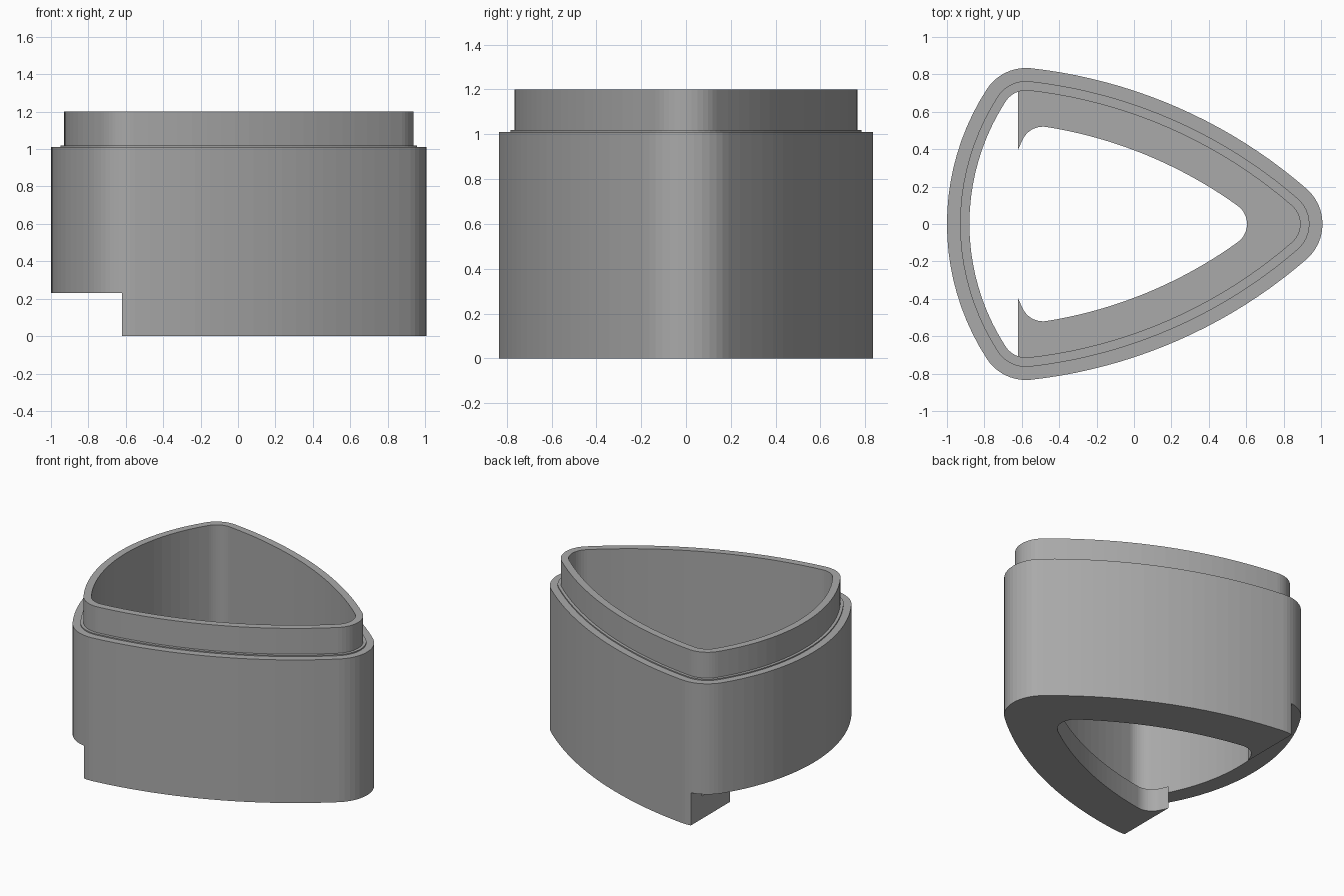
import bpy, bmesh
from math import sqrt, atan2, cos, sin, pi, hypot

if "Cube" in bpy.data.objects:
    bpy.data.objects.remove(bpy.data.objects["Cube"])

# Circles carrying the three bowed walls: centre x, centre y, radius
BACK = (0.325, 0.0, 1.325)
SIDE = (-0.847, -1.851, 2.7)


def arc(cx, cy, r, a0, a1, n):
    """Points along an arc, without its end point."""
    return [(cx + r * cos(a0 + (a1 - a0) * i / n),
             cy + r * sin(a0 + (a1 - a0) * i / n)) for i in range(n)]


def rounded_triangle(inset, r):
    """Bowed triangle outline inset from the outer wall, with corner radius r."""
    bx, by, br = BACK[0], BACK[1], BACK[2] - inset
    sx, sy, sr = SIDE[0], SIDE[1], SIDE[2] - inset
    # nose fillet centre lies on the axis
    nx = sx + sqrt((sr - r) ** 2 - sy ** 2)
    # side fillet centre is where the two shrunken circles meet
    d = hypot(bx - sx, by - sy)
    p, q = sr - r, br - r
    a = (p * p - q * q + d * d) / (2 * d)
    h = sqrt(p * p - a * a)
    ux, uy = (bx - sx) / d, (by - sy) / d
    fx, fy = sx + a * ux - h * uy, sy + a * uy + h * ux
    nose = atan2(-sy, nx - sx)
    top = atan2(fy - sy, fx - sx)
    back = atan2(fy - by, fx - bx)
    half = (arc(nx, 0, r, 0, nose, 6) + arc(sx, sy, sr, nose, top, 20)
            + arc(fx, fy, r, top, back, 10) + arc(bx, by, br, back, pi, 10))
    # mirror the upper half across the axis
    tip = (bx - br, 0.0)
    return half + [tip] + [(x, -y) for x, y in reversed(half[1:])]


grey = bpy.data.materials.new("plain_grey")
grey.use_nodes = True
colour = (0.4, 0.4, 0.4, 1)
grey.diffuse_color = colour
grey.node_tree.nodes["Principled BSDF"].inputs["Base Color"].default_value = colour

# Wall section as inset, corner radius, height: outside, lip, cavity, floor hole
section = [(0, 0.25, 0), (0, 0.25, 1.01), (0.05, 0.2, 1.01), (0.05, 0.2, 1.018),
           (0.07, 0.18, 1.018), (0.07, 0.18, 1.2), (0.12, 0.13, 1.2),
           (0.12, 0.13, 0.16), (0.3, 0.12, 0.16), (0.3, 0.12, 0)]
bm = bmesh.new()
rings = [[bm.verts.new((x, y, z)) for x, y in rounded_triangle(o, r)]
         for o, r, z in section]
for k, low in enumerate(rings):
    high = rings[(k + 1) % len(rings)]
    for i in range(len(low)):
        j = (i + 1) % len(low)
        bm.faces.new((low[i], low[j], high[j], high[i]))
bmesh.ops.recalc_face_normals(bm, faces=bm.faces)
mesh = bpy.data.meshes.new("housing")
bm.to_mesh(mesh)
bm.free()
housing = bpy.data.objects.new("housing", mesh)
mesh.materials.append(grey)
bpy.context.collection.objects.link(housing)

# Notch under the back wall
bpy.ops.mesh.primitive_cube_add(size=1, location=(-1.12, 0, -0.135))
cutter = bpy.context.object
cutter.name = "notch_cutter"
cutter.scale = (1, 3, 0.73)
cutter.hide_render = True
cutter.data.materials.append(grey)
cut = housing.modifiers.new("notch", 'BOOLEAN')
cut.operation = 'DIFFERENCE'
cut.solver = 'EXACT'
cut.object = cutter
bpy.context.view_layer.objects.active = housing
bpy.ops.object.modifier_apply(modifier="notch")
bpy.data.objects.remove(cutter)
